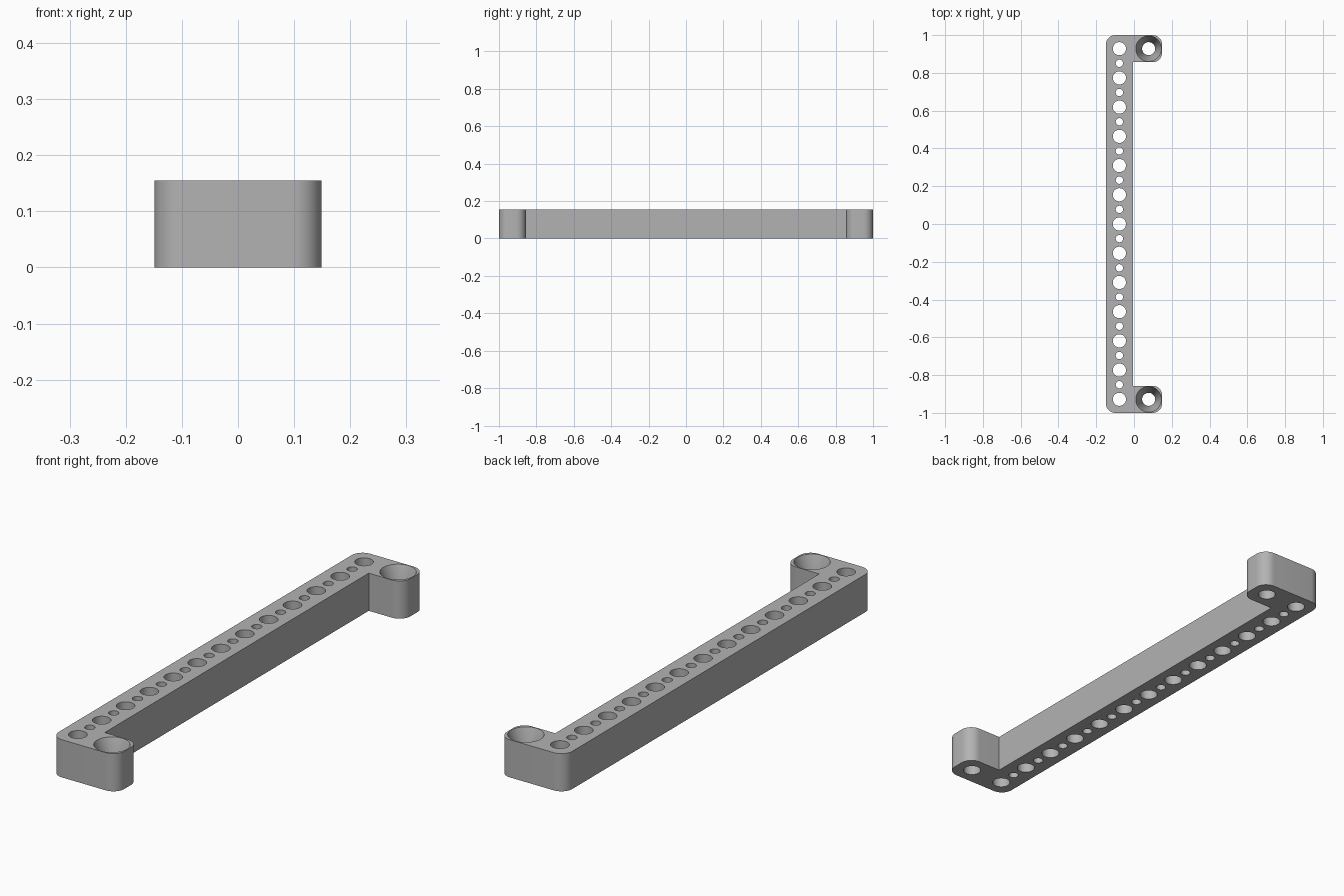
import bpy
import bmesh
import math

if "Cube" in bpy.data.objects:
    bpy.data.objects.remove(bpy.data.objects["Cube"], do_unlink=True)

PITCH = 0.1547            # hole spacing, also the height
HALF = 0.0716             # half width of bar and ears
BAR_X = -PITCH / 2        # centre line of the bar
EAR_X = PITCH / 2         # centre line of the ear holes
END_Y = 6 * PITCH         # centre line of the ears
CORNER = 0.05

grey = bpy.data.materials.new("plain grey")
grey.use_nodes = True
grey.diffuse_color = (0.45, 0.45, 0.45, 1)
grey.node_tree.nodes["Principled BSDF"].inputs["Base Color"].default_value = grey.diffuse_color


def make_object(name, bm):
    bmesh.ops.recalc_face_normals(bm, faces=bm.faces)
    mesh = bpy.data.meshes.new(name)
    bm.to_mesh(mesh)
    bm.free()
    mesh.materials.append(grey)
    obj = bpy.data.objects.new(name, mesh)
    bpy.context.collection.objects.link(obj)
    return obj


def lathe(bm, x, y, profile, steps=48):
    """Closed solid of revolution from (radius, z) pairs."""
    rings = [[bm.verts.new((x + r * math.cos(2 * math.pi * i / steps),
                            y + r * math.sin(2 * math.pi * i / steps), z))
              for i in range(steps)] for r, z in profile]
    for low, high in zip(rings, rings[1:]):
        for i in range(steps):
            j = (i + 1) % steps
            bm.faces.new((low[i], low[j], high[j], high[i]))
    bm.faces.new(rings[0][::-1])
    bm.faces.new(rings[-1])


def rounded(x, y, start, steps=12):
    """Quarter arc inside an outline corner, counter-clockwise from start."""
    sx = 1 if start in (0, 270) else -1
    sy = 1 if start in (0, 90) else -1
    angles = [math.radians(start + 90 * i / steps) for i in range(steps + 1)]
    return [(x - sx * CORNER + CORNER * math.cos(a),
             y - sy * CORNER + CORNER * math.sin(a)) for a in angles]


# C-shaped body: long bar with an ear at each end
left, right = BAR_X - HALF, EAR_X + HALF
inner, end, ear = BAR_X + HALF, END_Y + HALF, END_Y - HALF
outline = (rounded(left, -end, 180) + rounded(right, -end, 270)
           + rounded(right, -ear, 0) + [(inner, -ear), (inner, ear)]
           + rounded(right, ear, 270) + rounded(right, end, 0)
           + rounded(left, end, 90))
bm = bmesh.new()
base = bm.faces.new([bm.verts.new((x, y, 0)) for x, y in outline])
top = bmesh.ops.extrude_face_region(bm, geom=[base])["geom"]
bmesh.ops.translate(bm, vec=(0, 0, PITCH),
                    verts=[v for v in top if isinstance(v, bmesh.types.BMVert)])
body = make_object("mounting_bar", bm)

# Through holes, alternating large and small, and countersunk ear holes
bm = bmesh.new()
over = 0.02
for i in range(25):
    radius = 0.0348 if i % 2 == 0 else 0.0194
    lathe(bm, BAR_X, -END_Y + i * PITCH / 2, [(radius, -over), (radius, PITCH + over)])
for y in (-END_Y, END_Y):
    lathe(bm, EAR_X, y, [(0.0345, -over), (0.0345, 0.058),
                         (0.068, PITCH), (0.068, PITCH + over)])
cutter = make_object("hole_cutter", bm)
cutter.hide_render = True

cut = body.modifiers.new("holes", "BOOLEAN")
cut.operation = "DIFFERENCE"
cut.solver = "EXACT"
cut.object = cutter
bpy.ops.object.select_all(action="DESELECT")
body.select_set(True)
bpy.context.view_layer.objects.active = body
bpy.ops.object.modifier_apply(modifier=cut.name)
bpy.data.objects.remove(cutter, do_unlink=True)
bpy.ops.object.shade_smooth_by_angle(angle=math.radians(30))
